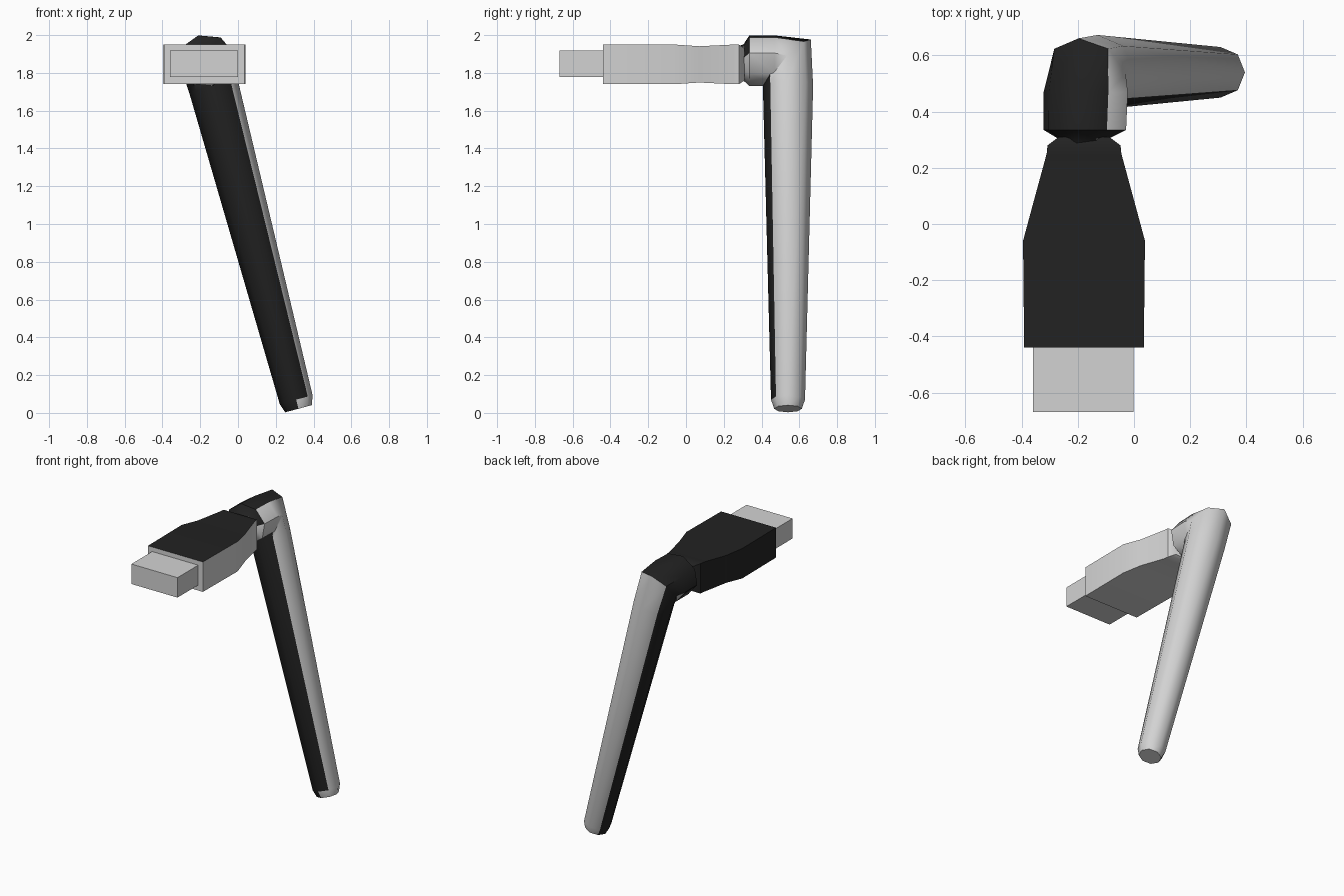
import bpy, bmesh, math
from mathutils import Vector

if "Cube" in bpy.data.objects:
    bpy.data.objects.remove(bpy.data.objects["Cube"])


def material(name, rgb):
    m = bpy.data.materials.new(name)
    m.diffuse_color = (*rgb, 1)
    m.use_nodes = True
    m.node_tree.nodes["Principled BSDF"].inputs["Base Color"].default_value = m.diffuse_color
    return m


LIGHT = material("light_grey", (0.65, 0.65, 0.65))
DARK = material("near_black", (0.016, 0.016, 0.016))
DARK_SIDE = Vector((-0.9, -0.38, 0.55))   # direction of the dark half


def skin(name, rings, two_tone=True):
    """Join rings of points into a closed tube with capped ends."""
    bm = bmesh.new()
    loops = [[bm.verts.new(p) for p in r] for r in rings]
    n = len(loops[0])
    for a, b in zip(loops, loops[1:]):
        for i in range(n):
            j = (i + 1) % n
            bm.faces.new((a[i], a[j], b[j], b[i]))
    bm.faces.new(loops[0])
    bm.faces.new(loops[-1][::-1])
    bmesh.ops.recalc_face_normals(bm, faces=bm.faces)
    for f in bm.faces:
        front_end = f.normal.y < -0.9 and abs(f.normal.x) < 0.1
        dark = f.normal.dot(DARK_SIDE) > 0.02 and not front_end
        f.material_index = int(two_tone and dark)
    me = bpy.data.meshes.new(name)
    bm.to_mesh(me)
    bm.free()
    me.materials.append(LIGHT)
    me.materials.append(DARK)
    ob = bpy.data.objects.new(name, me)
    bpy.context.collection.objects.link(ob)
    bpy.context.view_layer.objects.active = ob
    ob.select_set(True)
    bpy.ops.object.shade_smooth_by_angle(angle=math.radians(46))
    ob.select_set(False)


def circle(c, u, v, ru, rv):
    return [Vector(c) + u * ru * math.cos(k * math.pi / 4)
            + v * rv * math.sin(k * math.pi / 4) for k in range(8)]


def box_ring(y, hx, hz, cx=-0.178, cz=1.845):
    return [(cx + sx * hx, y, cz + sz * hz)
            for sx, sz in ((-1, -1), (1, -1), (1, 1), (-1, 1))]


# Leaning leg that bends forward into the elbow and neck
up = Vector((-0.258, 0, 0.966))
side = Vector((0.966, 0, 0.258))
back = Vector((0, 1, 0))
diag = (up + back).normalized()
skin("leg_and_elbow", [
    circle((0.32, 0.54, 0.022), side, back, 0.073, 0.073),
    circle((0.308, 0.54, 0.07), side, back, 0.09, 0.09),
    circle((-0.13, 0.54, 1.73), side, back, 0.133, 0.133),
    circle((-0.165, 0.535, 1.855), side, diag, 0.14, 0.178),
    circle((-0.172, 0.47, 1.865), side, up, 0.155, 0.138),
    circle((-0.175, 0.335, 1.865), side, up, 0.152, 0.138),
    circle((-0.18, 0.305, 1.855), side, up, 0.095, 0.1),
    circle((-0.18, 0.27, 1.85), side, up, 0.095, 0.09),
])

# Flared rectangular grip
skin("grip", [box_ring(*r) for r in (
    (0.31, 0.09, 0.085), (0.28, 0.13, 0.105), (0.25, 0.133, 0.105),
    (0.07, 0.182, 0.096), (-0.06, 0.217, 0.105), (-0.44, 0.213, 0.105))])

# Plug at the front
skin("plug", [box_ring(-0.43, 0.179, 0.07, -0.18, 1.848),
              box_ring(-0.67, 0.179, 0.07, -0.18, 1.848)], False)
